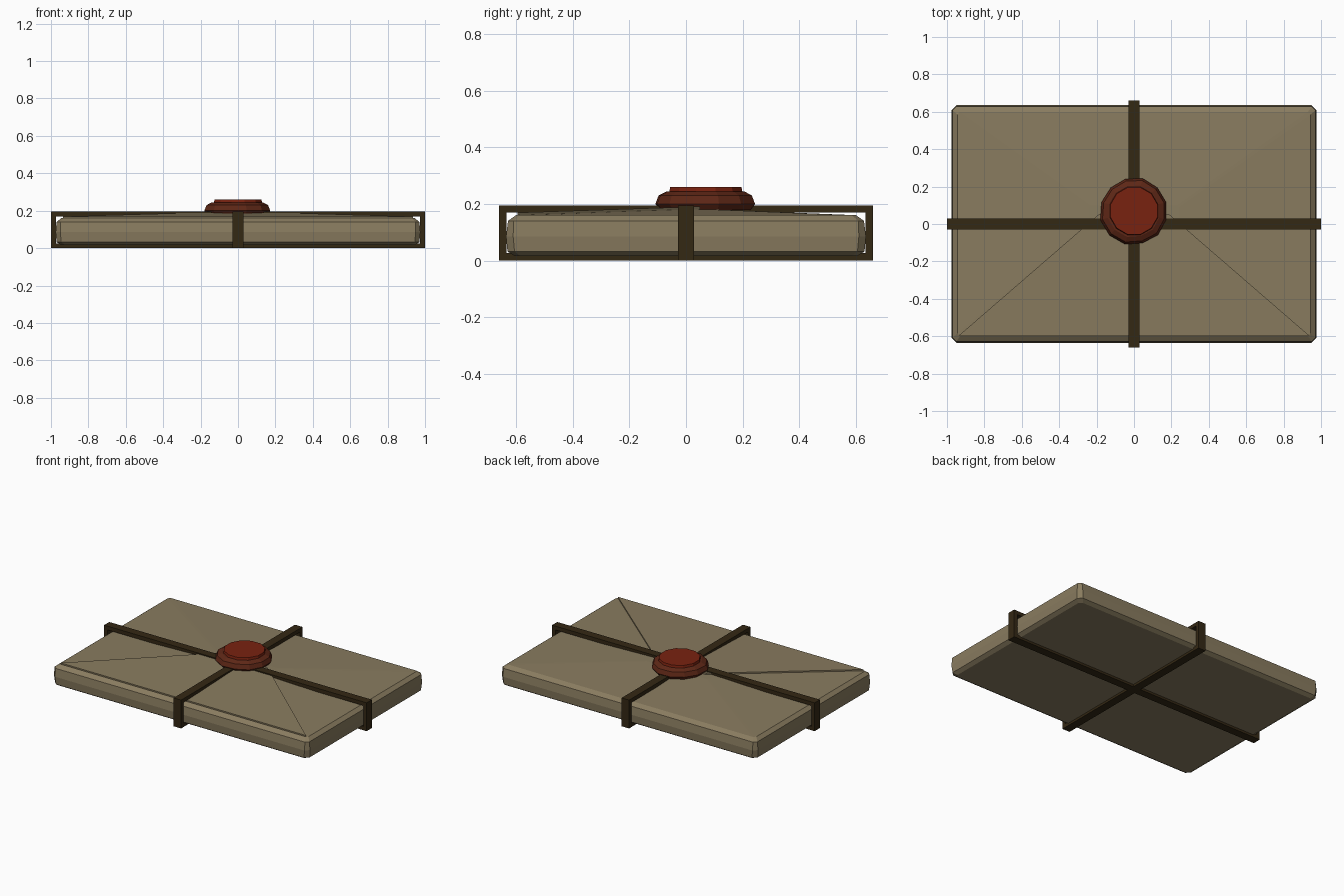
import bpy, bmesh, math, random

random.seed(4)
old = bpy.data.objects.get("Cube")
if old:
    bpy.data.objects.remove(old, do_unlink=True)


def material(name, rgb):
    m = bpy.data.materials.new(name)
    m.use_nodes = True
    colour = (*rgb, 1)
    m.diffuse_color = colour
    m.node_tree.nodes["Principled BSDF"].inputs["Base Color"].default_value = colour
    return m


paper = material("tan paper", (0.25, 0.2, 0.115))
twine = material("dark brown strap", (0.034, 0.021, 0.007))
wax = material("dark red wax", (0.11, 0.02, 0.008))
wax_face = material("red wax face", (0.19, 0.016, 0.005))


def finish(name, bm, mat):
    bmesh.ops.recalc_face_normals(bm, faces=bm.faces)
    mesh = bpy.data.meshes.new(name)
    bm.to_mesh(mesh)
    bm.free()
    mesh.materials.append(mat)
    obj = bpy.data.objects.new(name, mesh)
    bpy.context.collection.objects.link(obj)
    return obj


def loft(name, rings, mat, closed=False):
    """Skin a list of equal point rings; cap the ends or join last to first."""
    bm = bmesh.new()
    vs = [[bm.verts.new(p) for p in ring] for ring in rings]
    pairs = list(zip(vs, vs[1:]))
    if closed:
        pairs.append((vs[-1], vs[0]))
    for a, b in pairs:
        n = len(a)
        for i in range(n):
            j = (i + 1) % n
            bm.faces.new((a[i], a[j], b[j], b[i]))
    if not closed:
        bm.faces.new(vs[0])
        bm.faces.new(vs[-1])
    return finish(name, bm, mat)


def clipped_rect(hx, hy, z, cut, cx=0, cy=0):
    pts = []
    for sx, sy in ((1, 1), (-1, 1), (-1, -1), (1, -1)):
        corner = [(hx, hy - cut), (hx - cut, hy)]
        if sx * sy < 0:
            corner.reverse()
        pts += [(cx + sx * x, cy + sy * y, z) for x, y in corner]
    return pts


# Parcel body: rounded rim and a gently raised top
loft("parcel", [
    clipped_rect(0.945, 0.605, 0.016, 0.02),
    clipped_rect(0.97, 0.63, 0.032, 0.025),
    clipped_rect(0.975, 0.635, 0.085, 0.025),
    clipped_rect(0.97, 0.628, 0.14, 0.02),
    clipped_rect(0.945, 0.6, 0.16, 0.015),
    clipped_rect(0.24, 0.05, 0.18, 0.01, cy=0.05),
], paper)

# Folded flap lying on the front of the top
outline = [(-0.935, -0.595), (0.935, -0.595), (0.19, 0.05), (-0.19, 0.05)]


def flap_ring(lift):
    return [(x, y, 0.16 + (y + 0.6) / 30 + lift) for x, y in outline]


loft("folded_flap", [flap_ring(-0.003), flap_ring(0.009)], paper)


# Straps: rectangular loops around the parcel
def strap(name, half_length, along_x):
    w, t, top = 0.0285, 0.026, 0.195
    rings = []
    for sx, up in ((-1, 0), (1, 0), (1, 1), (-1, 1)):
        outer = (sx * half_length, top * up)
        inner = (sx * (half_length - t), top - t if up else t)
        ring = []
        for (a, z), b in ((outer, -w), (outer, w), (inner, w), (inner, -w)):
            ring.append((a, b, z) if along_x else (b, a, z))
        rings.append(ring)
    loft(name, rings, twine, closed=True)


strap("long_strap", 1.0, True)
strap("short_strap", 0.66, False)

# Wax seal: uneven blob with a pressed disc on top
SIDES = 12
wobble = [random.uniform(0.96, 1.03) for _ in range(SIDES)]


def seal_ring(radius, z, uneven=True):
    ring = []
    for i in range(SIDES):
        a = math.tau * (i + 0.5) / SIDES
        r = radius * (wobble[i] if uneven else 1)
        ring.append((r * math.cos(a), 0.07 + r * math.sin(a), z))
    return ring


loft("wax_seal", [seal_ring(0.165, 0.178), seal_ring(0.182, 0.2),
                  seal_ring(0.17, 0.23), seal_ring(0.142, 0.244)], wax)
loft("seal_disc", [seal_ring(0.134, 0.24, False),
                   seal_ring(0.13, 0.26, False)], wax_face)
